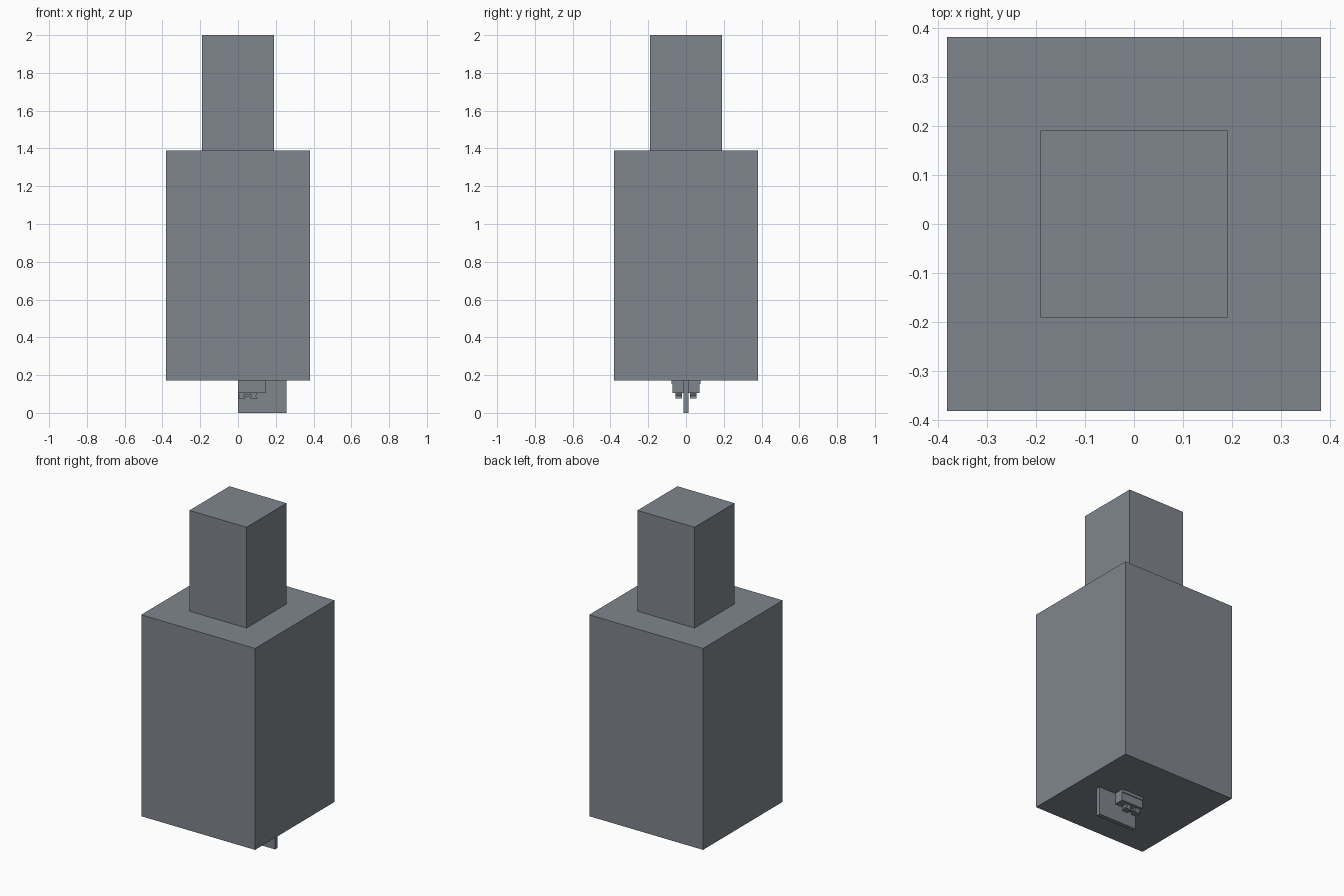
import bpy
import bmesh

if "Cube" in bpy.data.objects:
    bpy.data.objects.remove(bpy.data.objects["Cube"])

# Dark blue-grey finish used on every part
slate = bpy.data.materials.new("slate_grey")
slate.diffuse_color = (0.215, 0.24, 0.27, 1)
slate.use_nodes = True
slate.node_tree.nodes["Principled BSDF"].inputs["Base Color"].default_value = slate.diffuse_color


def finish(name, bm):
    bmesh.ops.recalc_face_normals(bm, faces=bm.faces)
    mesh = bpy.data.meshes.new(name)
    bm.to_mesh(mesh)
    bm.free()
    mesh.materials.append(slate)
    obj = bpy.data.objects.new(name, mesh)
    bpy.context.collection.objects.link(obj)
    return obj


def box(name, x0, x1, y0, y1, z0, z1):
    bm = bmesh.new()
    bmesh.ops.create_cube(bm, size=1)
    for v in bm.verts:
        v.co = (x1 if v.co.x > 0 else x0,
                y1 if v.co.y > 0 else y0,
                z1 if v.co.z > 0 else z0)
    return finish(name, bm)


def prism(name, profile, y0, y1):
    """Extrude an XZ profile along y."""
    bm = bmesh.new()
    face = bm.faces.new([bm.verts.new((x, y0, z)) for x, z in profile])
    ext = bmesh.ops.extrude_face_region(bm, geom=[face])
    for v in ext["geom"]:
        if isinstance(v, bmesh.types.BMVert):
            v.co.y = y1
    return finish(name, bm)


# Two stacked blocks
box("main_body", -0.381, 0.381, -0.381, 0.381, 0.171, 1.39)
box("upper_block", -0.191, 0.191, -0.191, 0.191, 1.39, 2.0)

# Thin fin and mounting block under the body
box("bottom_fin", 0.0, 0.257, -0.013, 0.013, 0.0, 0.171)
box("mount_block", 0.0, 0.145, -0.072, 0.072, 0.104, 0.171)
box("mount_flange", 0.0, 0.145, -0.077, 0.077, 0.153, 0.171)

# Small tapered clips hanging on both sides of the fin
for side, s in (("front", -1), ("back", 1)):
    for label, x in (("inner", 0.02), ("outer", 0.083)):
        profile = [(x - 0.02, 0.105), (x + 0.02, 0.105),
                   (x + 0.011, 0.09), (x + 0.02, 0.076),
                   (x - 0.02, 0.076), (x - 0.011, 0.09)]
        prism(f"{side}_{label}_clip", profile, s * 0.02, s * 0.055)
    y0, y1 = sorted((s * 0.025, s * 0.045))
    box(f"{side}_clip_bar", 0.02, 0.083, y0, y1, 0.085, 0.097)
